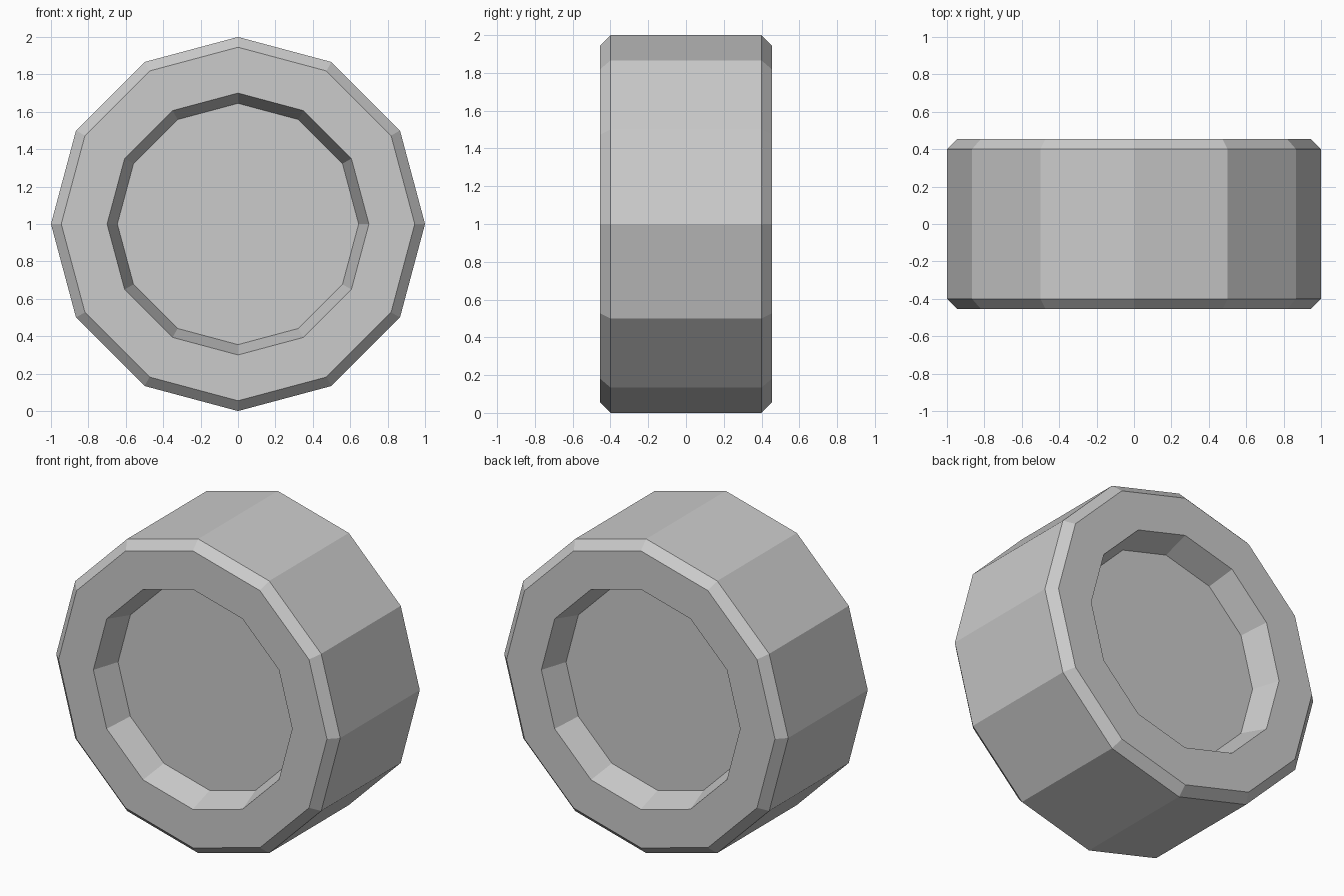
import bpy, bmesh
from math import cos, sin, pi

if "Cube" in bpy.data.objects:
    bpy.data.objects.remove(bpy.data.objects["Cube"])

SIDES = 12
# Half profile (radius, y) from the front recess floor to the tread edge
half = [(0.645, -0.285), (0.70, -0.455), (0.945, -0.455), (1.0, -0.40)]
# Mirror it to get the back half
profile = half + [(r, -y) for r, y in reversed(half)]

bm = bmesh.new()
rings = [[bm.verts.new((r * cos(2 * pi * i / SIDES), y, 1 + r * sin(2 * pi * i / SIDES)))
          for i in range(SIDES)] for r, y in profile]

# Recess walls, side faces, chamfers and tread
for a, b in zip(rings, rings[1:]):
    for i in range(SIDES):
        j = (i + 1) % SIDES
        bm.faces.new((a[i], a[j], b[j], b[i]))

# Recess floors (hub discs)
bm.faces.new(rings[0])
bm.faces.new(rings[-1])
bmesh.ops.recalc_face_normals(bm, faces=bm.faces)

mesh = bpy.data.meshes.new("wheel")
bm.to_mesh(mesh)
bm.free()
wheel = bpy.data.objects.new("wheel", mesh)
bpy.context.collection.objects.link(wheel)
